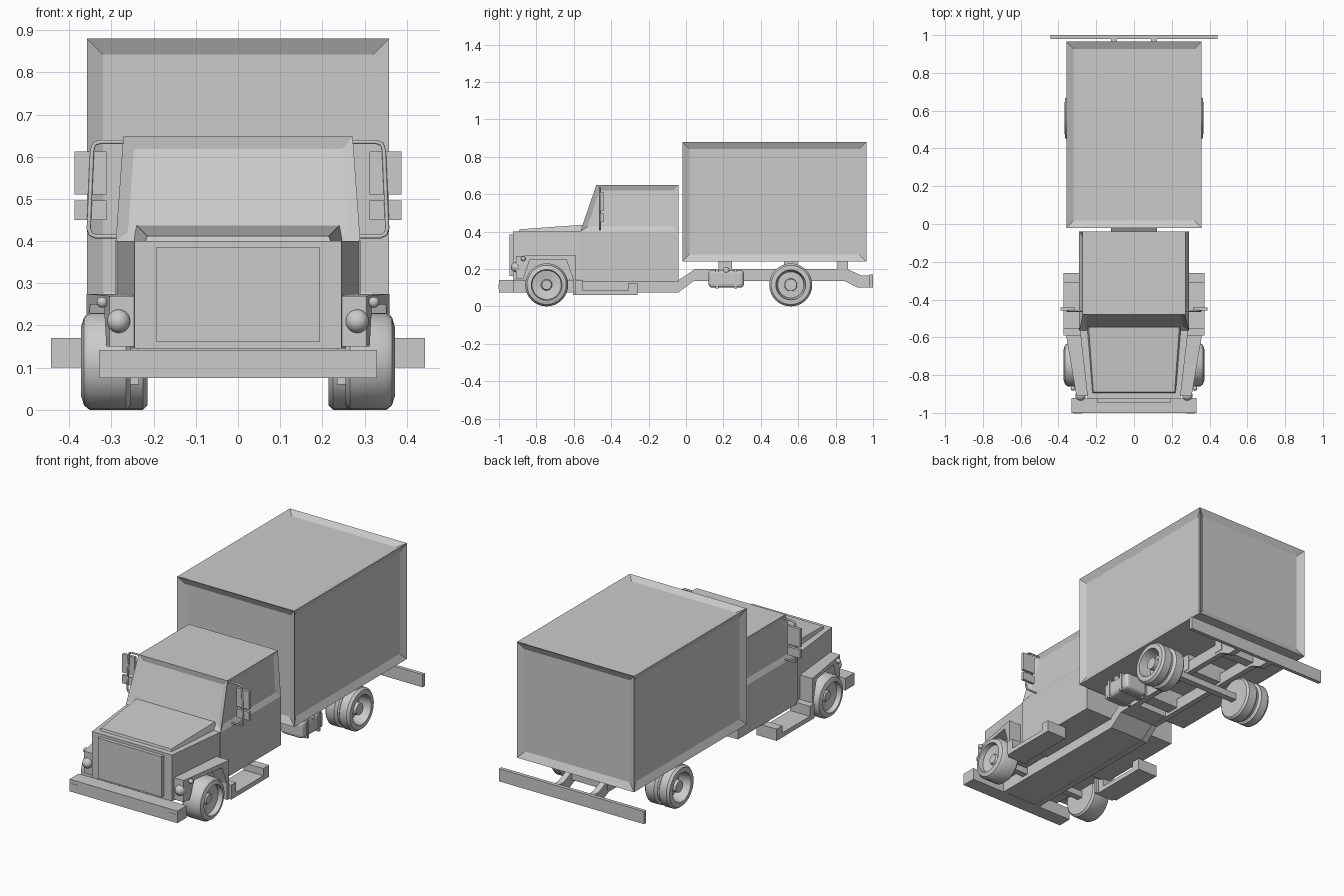
import bpy, bmesh, math
from mathutils import Vector

if "Cube" in bpy.data.objects:
    bpy.data.objects.remove(bpy.data.objects["Cube"])


def finish(name, bm):
    bmesh.ops.recalc_face_normals(bm, faces=bm.faces[:])
    mesh = bpy.data.meshes.new(name)
    bm.to_mesh(mesh)
    bm.free()
    ob = bpy.data.objects.new(name, mesh)
    bpy.context.collection.objects.link(ob)
    return ob


def smooth(ob):
    bpy.ops.object.select_all(action='DESELECT')
    ob.select_set(True)
    bpy.context.view_layer.objects.active = ob
    bpy.ops.object.shade_smooth_by_angle(angle=math.radians(35))


def inset(bm, test, thickness, depth):
    bmesh.ops.recalc_face_normals(bm, faces=bm.faces[:])
    bm.normal_update()
    faces = [f for f in bm.faces if test(f.normal)]
    bmesh.ops.inset_individual(bm, faces=faces, thickness=thickness,
                               depth=-depth, use_even_offset=True)


def loft(name, rings, panels=None):
    """Solid through rings of equal point count; panels = (test, width, depth)."""
    bm = bmesh.new()
    loops = [[bm.verts.new(p) for p in r] for r in rings]
    for a, b in zip(loops, loops[1:]):
        for i in range(len(a)):
            j = (i + 1) % len(a)
            bm.faces.new((a[i], a[j], b[j], b[i]))
    bm.faces.new(loops[0])
    bm.faces.new(loops[-1])
    if panels:
        inset(bm, *panels)
    return finish(name, bm)


def box(name, x, y, z, panels=None):
    return loft(name, [[(x[0], y[0], h), (x[1], y[0], h), (x[1], y[1], h), (x[0], y[1], h)]
                       for h in z], panels)


def prism(name, profile, x_a, x_b, side=1):
    """Extrude a (y, z) profile between two x positions, which may depend on y."""
    at = lambda v, y: v(y) if callable(v) else v
    return loft(name, [[(side * at(v, y), y, z) for y, z in profile] for v in (x_a, x_b)])


def lathe(name, profile, centre, side=1, segments=32):
    """Spin a closed (x, radius) profile around the x axis."""
    bm = bmesh.new()
    rings = []
    for x, r in profile:
        rings.append([bm.verts.new((side * x, centre[0] + r * math.cos(a), centre[1] + r * math.sin(a)))
                      for a in (2 * math.pi * i / segments for i in range(segments))])
    for a, b in zip(rings, rings[1:]):
        for i in range(segments):
            j = (i + 1) % segments
            bm.faces.new((a[i], a[j], b[j], b[i]))
    bm.faces.new(rings[0])
    bm.faces.new(rings[-1])
    ob = finish(name, bm)
    smooth(ob)


def ball(name, loc, r):
    bm = bmesh.new()
    bmesh.ops.create_uvsphere(bm, u_segments=16, v_segments=10, radius=r)
    bmesh.ops.translate(bm, verts=bm.verts[:], vec=Vector(loc))
    smooth(finish(name, bm))


# Cargo box with framed panels on every face but the floor
box("cargo_box", (-.358, .358), (-.02, .965), (.24, .88), (lambda n: n.z > -.5, .038, .018))

# Cab: lower body, and upper part with recessed windows
box("cab_body", (-.29, .29), (-.565, -.04), (.13, .40))
loft("cab_top", [[(-.29, -.565, .40), (.29, -.565, .40), (.29, -.04, .40), (-.29, -.04, .40)],
                 [(-.272, -.48, .648), (.272, -.48, .648), (.272, -.04, .648), (-.272, -.04, .648)]],
     (lambda n: n.y < -.5 or abs(n.x) > .5, .027, .012))

# Hood, raised hood lid, grille
loft("hood", [[(-.245, -.925, z), (.245, -.925, z), (.287, -.56, z), (-.287, -.56, z)] for z in (.145, .40)])
loft("hood_lid", [[(-.222, -.895, .395), (.222, -.895, .395), (.25, -.54, .395), (-.25, -.54, .395)],
                  [(-.215, -.89, .412), (.215, -.89, .412), (.24, -.545, .437), (-.24, -.545, .437)]])
box("grille", (-.195, .195), (-.945, -.92), (.162, .385))

# Bumpers
box("front_bumper", (-.33, .33), (-1, -.92), (.075, .142))
box("rear_bar", (-.443, .443), (.98, 1), (.10, .17))

# Chassis
rail = [(-.93, .075), (-.04, .075), (.04, .135), (.85, .135), (.92, .10), (.985, .10),
        (.985, .165), (.94, .165), (.86, .20), (.05, .20), (-.04, .14), (-.93, .14)]
floor = [(-.93, .078), (-.042, .078), (.038, .137), (.15, .137), (.15, .198), (.05, .198), (-.04, .138), (-.93, .138)]
prism("chassis_floor", floor, -.10, .10)
for i, (a, b) in enumerate([(.175, .245), (.525, .595), (.81, .865)]):
    box(f"cross_member_{i}", (-.125, .125), (a, b), (.15, .245))

# Wheel axles
for name, y in (("front_axle", -.745), ("rear_axle", .56)):
    box(name, (-.29, .29), (y - .018, y + .018), (.097, .133))

front_tyre = [(.255, .085), (.255, .105), (.265, .115), (.35, .115), (.365, .105), (.372, .082),
              (.345, .078), (.335, .03), (.345, .025)]
rear_tyre = [(.215, .085), (.215, .105), (.225, .115), (.275, .115), (.288, .102), (.298, .102),
             (.308, .115), (.352, .115), (.365, .105), (.367, .08), (.30, .07), (.30, .034), (.352, .032)]
fender = [(-.91, .15), (-.91, .27), (-.59, .275), (-.59, .06), (-.605, .06), (-.605, .15),
          (-.64, .25), (-.835, .248), (-.868, .15)]
step = [(-.59, .06), (-.26, .06), (-.26, .125), (-.31, .125), (-.31, .085), (-.55, .085), (-.55, .14), (-.59, .14)]

for s, tag in ((1, "right"), (-1, "left")):
    prism(f"{tag}_chassis_rail", rail, .09, .122, s)
    lathe(f"{tag}_front_wheel", front_tyre, (-.745, .115), s)
    lathe(f"{tag}_rear_wheel", rear_tyre, (.56, .115), s)
    # Flared fender and its lamps
    prism(f"{tag}_fender", fender, .235, lambda y: .305 + (y + .91) * .17, s)
    ball(f"{tag}_headlight", (s * .283, -.908, .21), .028)
    ball(f"{tag}_side_lamp", (s * .322, -.87, .255), .013)
    box(f"{tag}_bumper_lamp", (s * .275, s * .322), (-1.002, -.98), (.092, .121))
    # Running board
    prism(f"{tag}_step", step, .25, .372, s)
    # Mirrors on a bent tube
    box(f"{tag}_mirror", (s * .312, s * .388), (-.458, -.442), (.51, .612))
    box(f"{tag}_lower_mirror", (s * .312, s * .388), (-.458, -.442), (.45, .496))
    curve = bpy.data.curves.new(f"{tag}_mirror_tube", 'CURVE')
    curve.dimensions = '3D'
    curve.bevel_depth = .005
    curve.bevel_resolution = 2
    path = [(.265, .635), (.328, .635), (.341, .63), (.346, .615), (.354, .43), (.35, .417), (.338, .411), (.285, .411)]
    line = curve.splines.new('POLY')
    line.points.add(len(path) - 1)
    for pt, (x, z) in zip(line.points, path):
        pt.co = (s * x, -.46, z, 1)
    bpy.context.collection.objects.link(bpy.data.objects.new(f"{tag}_mirror_tube", curve))

# Fuel tank with rounded edges, straps and filler cap
tank = box("fuel_tank", (.17, .31), (.12, .31), (.10, .195))
bev = tank.modifiers.new("round", 'BEVEL')
bev.width = .02
bev.segments = 3
for y in (.165, .265):
    box("tank_strap", (.165, .314), (y - .008, y + .008), (.096, .2))
ball("filler_cap", (.295, .215, .192), .018)
box("tank_bracket", (.11, .19), (.18, .25), (.14, .19))
